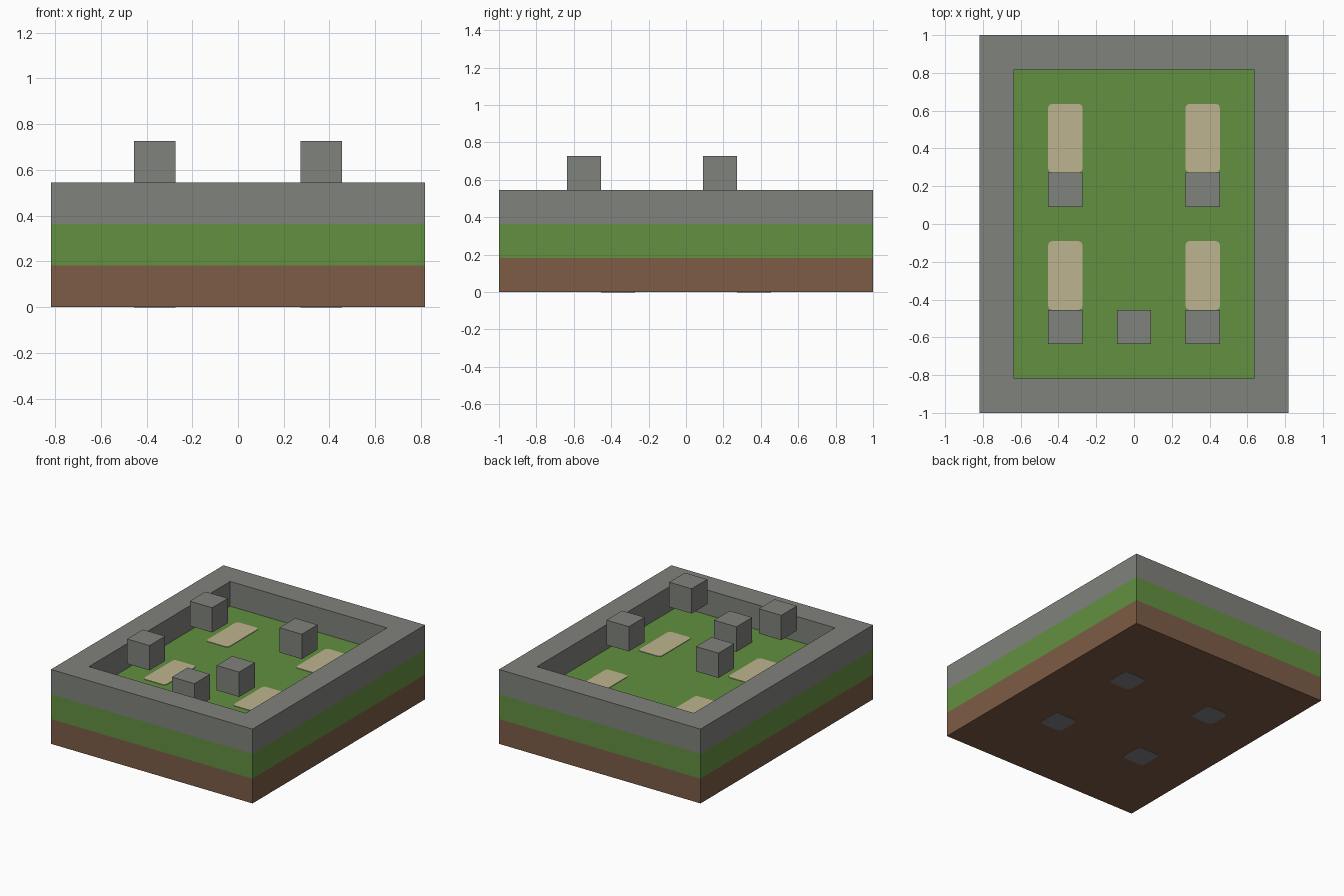
import bpy, bmesh

U = 2 / 11          # one block of the grid
W, D = 9 * U, 11 * U

old = bpy.data.objects.get("Cube")
if old:
    bpy.data.objects.remove(old, do_unlink=True)


def material(name, rgb):
    linear = [((c / 255 + 0.055) / 1.055) ** 2.4 for c in rgb] + [1]
    mat = bpy.data.materials.new(name)
    mat.use_nodes = True
    mat.diffuse_color = linear
    bsdf = next(n for n in mat.node_tree.nodes if n.type == 'BSDF_PRINCIPLED')
    bsdf.inputs["Base Color"].default_value = linear
    return mat


brown = material("soil_brown", (125, 92, 70))
green = material("grass_green", (98, 144, 64))
stone = material("stone_grey", (128, 130, 124))
sand = material("sand_beige", (190, 180, 143))
slate = material("slate_grey", (127, 129, 134))


def finish(name, bm, mat):
    mesh = bpy.data.meshes.new(name)
    bm.to_mesh(mesh)
    bm.free()
    mesh.materials.append(mat)
    obj = bpy.data.objects.new(name, mesh)
    bpy.context.collection.objects.link(obj)
    return obj


def box(name, centre, size, mat, corner=0):
    """Box with its centre and size given; corner rounds the upright edges."""
    bm = bmesh.new()
    bmesh.ops.create_cube(bm, size=1)
    bmesh.ops.scale(bm, vec=size, verts=bm.verts)
    if corner:
        upright = [e for e in bm.edges
                   if abs(e.verts[0].co.z - e.verts[1].co.z) > size[2] / 2]
        bmesh.ops.bevel(bm, geom=upright, offset=corner, segments=2,
                        profile=0.5, affect='EDGES')
    bmesh.ops.translate(bm, vec=centre, verts=bm.verts)
    return finish(name, bm, mat)


# Ground layers
box("soil_layer", (0, 0, U / 2), (W, D, U), brown)
box("grass_layer", (0, 0, 1.5 * U), (W, D, U), green)

# Stone wall around the edge
bm = bmesh.new()
bmesh.ops.create_grid(bm, x_segments=1, y_segments=1, size=0.5)
bmesh.ops.scale(bm, vec=(W, D, 1), verts=bm.verts)
bmesh.ops.translate(bm, vec=(0, 0, 3 * U), verts=bm.verts)
inner = list(bm.faces)
bmesh.ops.inset_individual(bm, faces=inner, thickness=U, use_even_offset=True)
bmesh.ops.delete(bm, geom=inner, context='FACES')
wall = finish("stone_wall", bm, stone)
solid = wall.modifiers.new("Height", 'SOLIDIFY')
solid.thickness = U
solid.offset = -1

# Low block at the front, standing on the grass
box("centre_block", (0, -3 * U, 2.5 * U), (U, U, U), stone)

# Four raised blocks, each with a sand patch behind and a slate patch underneath
for side, x in (("right", -2 * U), ("left", 2 * U)):
    for row, y in (("front", -3 * U), ("back", U)):
        tag = f"{row}_{side}"
        box(f"raised_block_{tag}", (x, y, 3.5 * U), (U, U, U), stone)
        box(f"sand_patch_{tag}", (x, y + 1.5 * U, 2 * U),
            (U, 2 * U, 0.008), sand, corner=0.02)
        box(f"underside_patch_{tag}", (x, y + U, 0),
            (U, U, 0.004), slate, corner=0.03)
